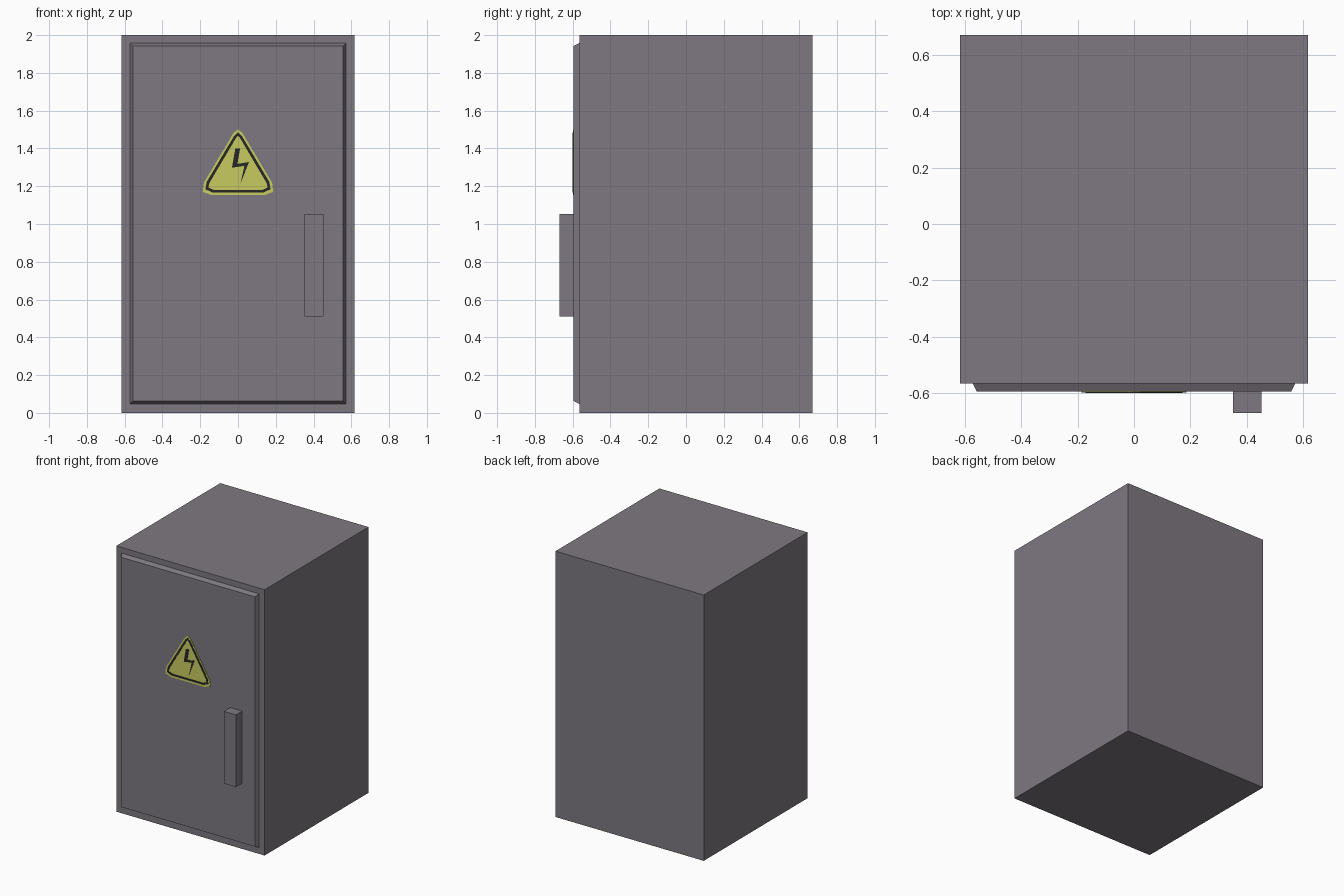
import bpy
import bmesh

if "Cube" in bpy.data.objects:
    bpy.data.objects.remove(bpy.data.objects["Cube"])


def material(name, rgb):
    m = bpy.data.materials.new(name)
    m.diffuse_color = (*rgb, 1)
    m.use_nodes = True
    m.node_tree.nodes["Principled BSDF"].inputs["Base Color"].default_value = m.diffuse_color
    return m


grey = material("cabinet_grey", (0.21, 0.19, 0.22))
yellow = material("sign_yellow", (0.58, 0.60, 0.115))
black = material("sign_black", (0.02, 0.02, 0.022))


def finish(name, bm, mat):
    bmesh.ops.recalc_face_normals(bm, faces=bm.faces)
    me = bpy.data.meshes.new(name)
    bm.to_mesh(me)
    bm.free()
    me.materials.append(mat)
    ob = bpy.data.objects.new(name, me)
    bpy.context.collection.objects.link(ob)
    return ob


def box(name, lo, hi, mat, taper=0.0):
    """Box between two corners; taper pulls the front (-y) face inwards."""
    bm = bmesh.new()
    bmesh.ops.create_cube(bm, size=1)
    mid = [(a + b) / 2 for a, b in zip(lo, hi)]
    for v in bm.verts:
        t = taper * 2 if v.co.y < 0 else 0
        v.co = (mid[0] + v.co.x * (hi[0] - lo[0] - t),
                mid[1] + v.co.y * (hi[1] - lo[1]),
                mid[2] + v.co.z * (hi[2] - lo[2] - t))
    return finish(name, bm, mat)


def plate(name, outline, back, front, mat, hole=None):
    """Thin plate from an x-z outline, with an optional matching hole."""
    bm = bmesh.new()

    def ring(pts, y):
        return [bm.verts.new((x, y, z)) for x, z in pts]

    def bridge(a, b):
        n = len(a)
        for i in range(n):
            j = (i + 1) % n
            bm.faces.new((a[i], a[j], b[j], b[i]))

    f, b = ring(outline, front), ring(outline, back)
    bridge(f, b)
    if hole:
        hf, hb = ring(hole, front), ring(hole, back)
        bridge(hf, hb)
        bridge(f, hf)
        bridge(b, hb)
    else:
        bm.faces.new(f)
        bm.faces.new(b)
    return finish(name, bm, mat)


def mirrored(half):
    """Close a half outline that starts at the apex on x = 0."""
    return half + [(-x, z) for x, z in reversed(half[1:])]


# Cabinet body, door with chamfered edge, and handle
box("cabinet_body", (-0.617, -0.565, 0), (0.617, 0.67, 2), grey)
box("door", (-0.572, -0.595, 0.048), (0.572, -0.565, 1.957), grey, taper=0.015)
box("door_handle", (0.352, -0.67, 0.511), (0.452, -0.595, 1.054), grey)

# Warning sign: yellow plate, black triangular border, black bolt
sign = mirrored([(0, 1.5), (0.022, 1.485), (0.18, 1.22), (0.187, 1.17), (0.14, 1.153)])
border_out = mirrored([(0, 1.485), (0.02, 1.467), (0.166, 1.222), (0.172, 1.184), (0.135, 1.167)])
border_in = mirrored([(0, 1.467), (0.011, 1.455), (0.152, 1.216), (0.157, 1.193), (0.13, 1.181)])
bolt = [(-0.014, 1.4), (0.011, 1.4), (-0.003, 1.318), (0.058, 1.328),
        (0.013, 1.213), (0.034, 1.308), (-0.032, 1.298)]
plate("warning_sign", sign, -0.595, -0.598, yellow)
plate("sign_border", border_out, -0.598, -0.600, black, hole=border_in)
plate("sign_bolt", bolt, -0.598, -0.600, black)
